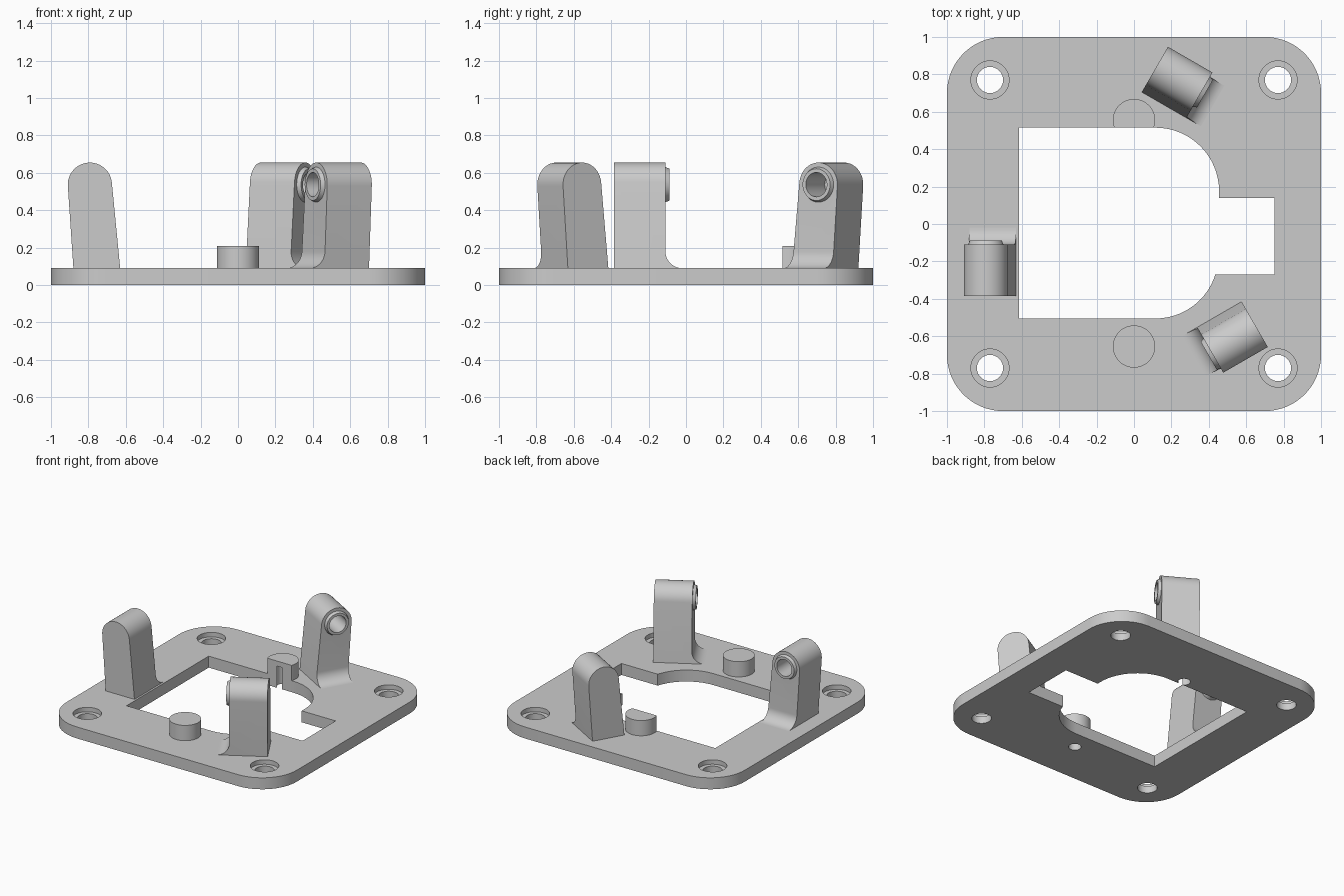
import bpy, bmesh, math
from mathutils import Matrix

if "Cube" in bpy.data.objects:
    bpy.data.objects.remove(bpy.data.objects["Cube"])

grey = bpy.data.materials.new("warm_grey")
grey.diffuse_color = (0.6, 0.6, 0.6, 1)
grey.use_nodes = True
grey.node_tree.nodes["Principled BSDF"].inputs["Base Color"].default_value = grey.diffuse_color


def arc(cx, cy, r, a0, a1, n=16):
    """Points along an arc, angles in degrees."""
    return [(cx + r * math.cos(math.radians(a0 + (a1 - a0) * i / n)),
             cy + r * math.sin(math.radians(a0 + (a1 - a0) * i / n))) for i in range(n + 1)]


def circle(cx, cy, r, n=48):
    return arc(cx, cy, r, 0, 360, n)[:-1]


def prism(name, pts, lo, hi, axis="z", end=None):
    """Outline swept along an axis, optionally tapering to a second outline."""
    put = {"z": lambda a, b, h: (a, b, h),
           "y": lambda a, b, h: (a, h, b),
           "x": lambda a, b, h: (h, a, b)}[axis]
    bm = bmesh.new()
    low = [bm.verts.new(put(a, b, lo)) for a, b in pts]
    top = [bm.verts.new(put(a, b, hi)) for a, b in (end or pts)]
    bm.faces.new(low)
    bm.faces.new(top)
    for i in range(len(low)):
        j = (i + 1) % len(low)
        bm.faces.new((low[i], low[j], top[j], top[i]))
    bmesh.ops.recalc_face_normals(bm, faces=bm.faces)
    me = bpy.data.meshes.new(name)
    bm.to_mesh(me)
    bm.free()
    me.materials.append(grey)
    ob = bpy.data.objects.new(name, me)
    bpy.context.collection.objects.link(ob)
    return ob


def select(ob):
    bpy.ops.object.select_all(action="DESELECT")
    ob.select_set(True)
    bpy.context.view_layer.objects.active = ob


def combine(ob, other, op="DIFFERENCE"):
    """Apply a boolean and discard the tool object."""
    select(ob)
    mod = ob.modifiers.new("cut", "BOOLEAN")
    mod.operation, mod.object, mod.solver = op, other, "EXACT"
    bpy.ops.object.modifier_apply(modifier=mod.name)
    bpy.data.objects.remove(other)


def smooth(ob):
    select(ob)
    bpy.ops.object.shade_smooth_by_angle(angle=math.radians(25))


T = 0.09  # plate thickness

# Base plate with rounded corners
corner = 0.3
outline = []
for k, (sx, sy) in enumerate([(1, 1), (-1, 1), (-1, -1), (1, -1)]):
    outline += arc(sx * (1 - corner), sy * (1 - corner), corner, 90 * k, 90 * k + 90)
plate = prism("base_plate", outline, 0, T)

# Central opening with two rounded corners and a side notch
opening = ([(-0.615, -0.505), (0.115, -0.505)]
           + arc(0.115, -0.17, 0.335, -90, -17.4)[1:]
           + [(0.75, -0.27), (0.75, 0.14), (0.455, 0.14)]
           + arc(0.115, 0.175, 0.34, 0, 90) + [(-0.615, 0.515)])
combine(plate, prism("opening_cutter", opening, -0.1, 0.5))

# Counterbored corner screw holes
for x in (-0.77, 0.77):
    for y in (-0.77, 0.77):
        combine(plate, prism("hole_cutter", circle(x, y, 0.07), -0.1, 0.2))
        combine(plate, prism("counterbore_cutter", circle(x, y, 0.102), T - 0.035, 0.2))

# Short bosses, each with a blind pilot hole from below
for name, y in (("front_boss", -0.655), ("back_boss", 0.555)):
    boss = prism(name, circle(0, y, 0.113), T, 0.21)
    for part in (plate, boss):
        combine(part, prism("pilot_cutter", circle(0, y, 0.045), -0.1, 0.17))
    if y > 0:
        combine(boss, prism("opening_cutter", opening, -0.1, 0.5))
    smooth(boss)
smooth(plate)

# Leaning posts: round-topped front profile crossed with a filleted side profile
CX, CZ, R = -0.792, 0.537, 0.118
front = [(-0.88, T), (-0.63, T)] + arc(CX, CZ, R, 5.5, 183.6, 24)
side = [(-0.385, T)] + arc(-0.02, T + 0.09, 0.09, 270, 180, 12) + [(-0.11, 0.8), (-0.385, 0.8)]
for name, angle, dx, dy in (("left_post", 0, 0, 0),
                            ("front_right_post", 120, -0.073, -0.062),
                            ("back_right_post", -120, 0.06, -0.033)):
    post = prism(name, front, -0.6, 0.2, "y")
    combine(post, prism("side_cutter", side, -1.2, -0.4, "x"), "INTERSECT")
    # Tapered collar and socket on the inner face
    combine(post, prism("collar", circle(CX, CZ, 0.102), -0.13, -0.088, "y",
                        circle(CX, CZ, 0.085)), "UNION")
    combine(post, prism("socket_cutter", circle(CX, CZ, 0.065), -0.29, 0.1, "y"))
    post.data.transform(Matrix.Translation((dx, dy, 0))
                        @ Matrix.Rotation(math.radians(angle), 4, "Z"))
    smooth(post)
